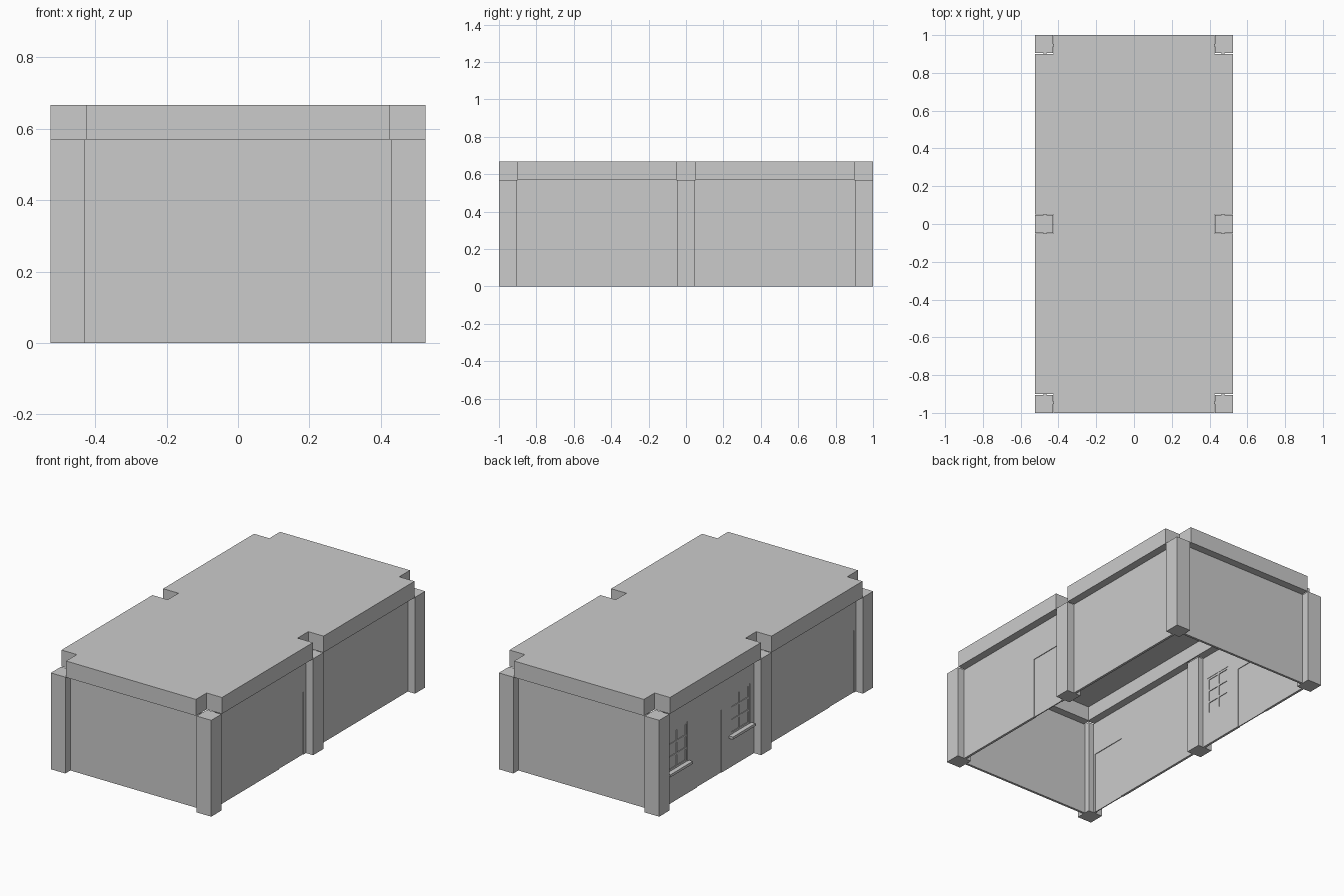
import bpy, bmesh

if "Cube" in bpy.data.objects:
    bpy.data.objects.remove(bpy.data.objects["Cube"])

HX, HY = 0.525, 1.0            # half footprint
PILLAR, NOTCH = 0.095, 0.10    # pillar width, roof notch width
BEAM_Z, TOP_Z = 0.57, 0.667    # underside of beam, roof level
WALL_OUT, WALL_T = 0.047, 0.014


def box(name, x, y, z):
    """Box from (min, max) ranges on each axis."""
    bm = bmesh.new()
    bmesh.ops.create_cube(bm, size=1)
    for v in bm.verts:
        for i, (a, b) in enumerate((x, y, z)):
            v.co[i] = a if v.co[i] < 0 else b
    me = bpy.data.meshes.new(name)
    bm.to_mesh(me)
    bm.free()
    ob = bpy.data.objects.new(name, me)
    bpy.context.collection.objects.link(ob)
    return ob


def prism(name, outline, z0, z1):
    """Flat outline extruded upwards."""
    bm = bmesh.new()
    face = bm.faces.new([bm.verts.new((x, y, z0)) for x, y in outline])
    new = bmesh.ops.extrude_face_region(bm, geom=[face])["geom"]
    for v in new:
        if isinstance(v, bmesh.types.BMVert):
            v.co.z = z1
    bmesh.ops.recalc_face_normals(bm, faces=bm.faces)
    me = bpy.data.meshes.new(name)
    bm.to_mesh(me)
    bm.free()
    ob = bpy.data.objects.new(name, me)
    bpy.context.collection.objects.link(ob)
    return ob


def cut(ob, cutter):
    mod = ob.modifiers.new("opening", 'BOOLEAN')
    mod.operation = 'DIFFERENCE'
    mod.solver = 'EXACT'
    mod.object = cutter
    bpy.context.view_layer.objects.active = ob
    bpy.ops.object.modifier_apply(modifier=mod.name)
    bpy.data.objects.remove(cutter)


# Six pillars
for sx in (-1, 1):
    for cy in (-HY + PILLAR / 2, 0, HY - PILLAR / 2):
        cx = sx * (HX - PILLAR / 2)
        h = PILLAR / 2
        box("pillar", (cx - h, cx + h), (cy - h, cy + h), (0, BEAM_Z))

# Flat roof and ring beam, notched over every pillar, hollow below
n = NOTCH
right = [(HX - n, -HY), (HX - n, -HY + n), (HX, -HY + n), (HX, -n / 2),
         (HX - n, -n / 2), (HX - n, n / 2), (HX, n / 2),
         (HX, HY - n), (HX - n, HY - n), (HX - n, HY)]
roof = prism("roof_with_beams", right + [(-x, y) for x, y in reversed(right)],
             BEAM_Z, TOP_Z)
ix, iy = HX - n - 0.008, HY - n - 0.008
cut(roof, box("cutter", (-ix, ix), (-iy, iy), (BEAM_Z - 0.1, TOP_Z - 0.01)))

# Walls, set back behind the pillars and beams
wx, wy = HX - WALL_OUT, HY - WALL_OUT
side_x = {1: (wx - WALL_T, wx), -1: (-wx, -wx + WALL_T)}
walls = {s: box("side_wall", side_x[s], (-wy, wy), (0, BEAM_Z)) for s in (-1, 1)}
for s in (-1, 1):
    ys = sorted((s * wy, s * (wy - WALL_T)))
    box("end_wall", (-wx + WALL_T, wx - WALL_T), ys, (0, BEAM_Z))


def door(side, y0, y1, top=0.37):
    xr = side_x[side]
    cut(walls[side], box("cutter", (xr[0] - .1, xr[1] + .1), (y0, y1), (-.1, top)))
    box("door", (xr[0] + .004, xr[1] - .004), (y0, y1), (0, top))


def window(side, yc, width=0.18, z0=0.19, z1=0.425):
    xr = side_x[side]
    y0, y1 = yc - width / 2, yc + width / 2
    cut(walls[side], box("cutter", (xr[0] - .1, xr[1] + .1), (y0, y1), (z0, z1)))
    xm = sum(xr) / 2
    fx, b = (xm - .005, xm + .005), 0.006
    box("window_glass", (xm - .001, xm + .001), (y0, y1), (z0, z1))
    # Frame and bars: two columns, three rows of panes
    for y in (y0 + b, yc, y1 - b):
        box("window_upright", fx, (y - b, y + b), (z0, z1))
    for i in range(4):
        z = z0 + b + i * (z1 - z0 - 2 * b) / 3
        box("window_bar", fx, (y0, y1), (z - b, z + b))
    # Protruding sill
    sill = sorted((side * (wx - .005), side * (wx + .025)))
    box("window_sill", sill, (y0 - .015, y1 + .015), (z0 - .015, z0))


door(1, -0.30, -0.07)
door(-1, 0.35, 0.58)
door(-1, -0.89, -0.66)
for yc in (0.175, 0.76):
    window(-1, yc)
